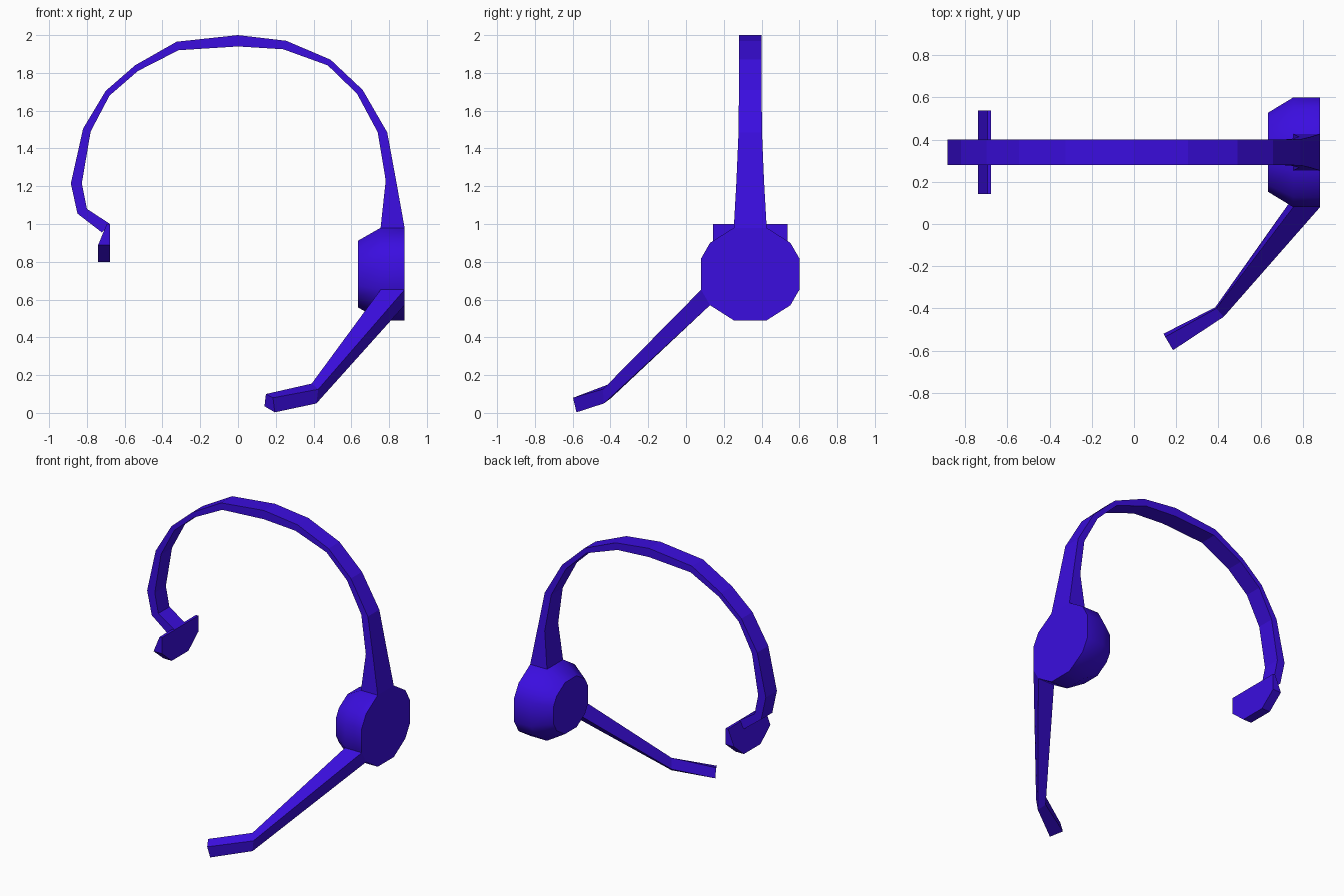
import bpy, bmesh
from mathutils import Vector

cube = bpy.data.objects.get("Cube")
if cube:
    bpy.data.objects.remove(cube, do_unlink=True)

# Single violet-blue plastic
plastic = bpy.data.materials.new("violet_blue")
plastic.use_nodes = True
color = (0.043, 0.004, 0.74, 1)
plastic.diffuse_color = color
plastic.node_tree.nodes["Principled BSDF"].inputs["Base Color"].default_value = color


def loft(name, rings, smooth_angle=None):
    """Bridge equal-sized rings of points and cap both ends."""
    bm = bmesh.new()
    loops = [[bm.verts.new(p) for p in ring] for ring in rings]
    n = len(rings[0])
    for a, b in zip(loops, loops[1:]):
        for i in range(n):
            j = (i + 1) % n
            bm.faces.new((a[i], a[j], b[j], b[i]))
    bm.faces.new(loops[0])
    bm.faces.new(loops[-1])
    bmesh.ops.recalc_face_normals(bm, faces=bm.faces)
    mesh = bpy.data.meshes.new(name)
    bm.to_mesh(mesh)
    bm.free()
    mesh.materials.append(plastic)
    obj = bpy.data.objects.new(name, mesh)
    bpy.context.collection.objects.link(obj)
    if smooth_angle:
        bpy.ops.object.select_all(action='DESELECT')
        obj.select_set(True)
        bpy.context.view_layer.objects.active = obj
        bpy.ops.object.shade_smooth_by_angle(angle=smooth_angle)
    return obj


MID_Y = 0.34

# Ear cup: twelve-sided drum with a tapered inner side
quarter = [(0.26, 0.083), (0.213, 0.165), (0.087, 0.245)]
outline = (quarter + [(-y, z) for y, z in reversed(quarter)]
           + [(-y, -z) for y, z in quarter] + [(y, -z) for y, z in reversed(quarter)])
loft("ear_cup", [[(x, MID_Y + y * s, 0.735 + z * s) for y, z in outline]
                 for x, s in ((0.882, 1), (0.755, 1), (0.635, 0.72))], 0.62)

# Headband: outer x, z, inner x, z and half width at each bend
band = [(-0.72, 0.955, -0.677, 1.0, 0.06), (-0.85, 1.055, -0.80, 1.08, 0.06),
        (-0.885, 1.215, -0.827, 1.215, 0.06), (-0.82, 1.505, -0.78, 1.49, 0.06),
        (-0.70, 1.705, -0.68, 1.68, 0.06), (-0.545, 1.84, -0.53, 1.81, 0.06),
        (-0.325, 1.965, -0.315, 1.92, 0.06), (0, 2.0, 0, 1.94, 0.06),
        (0.255, 1.97, 0.24, 1.925, 0.06), (0.49, 1.87, 0.475, 1.84, 0.06),
        (0.66, 1.71, 0.63, 1.69, 0.06), (0.79, 1.485, 0.74, 1.485, 0.062),
        (0.837, 1.23, 0.782, 1.23, 0.073), (0.882, 0.98, 0.755, 0.98, 0.087)]
loft("headband", [[(ox, MID_Y - w, oz), (ox, MID_Y + w, oz),
                   (ix, MID_Y + w, iz), (ix, MID_Y - w, iz)]
                  for ox, oz, ix, iz, w in band])

# Temple pad: half-octagon plate whose outer face leans in at the top
pad = [(0.197, 1.0), (0.197, 0.89), (0.09, 0.80), (-0.09, 0.80), (-0.197, 0.89), (-0.197, 1.0)]
loft("temple_pad", [[(-0.677, MID_Y + y, z) for y, z in pad],
                    [(-0.695 if z > 0.95 else -0.74, MID_Y + y, z) for y, z in pad]])

# Microphone boom: grows from the lower front facet of the cup, bends at the tip
loft("microphone_boom", [
    [(0.755, 0.08, 0.652), (0.882, 0.08, 0.652), (0.882, 0.127, 0.57), (0.755, 0.127, 0.57)],
    [(0.39, -0.40, 0.155), (0.425, -0.44, 0.125), (0.415, -0.435, 0.05), (0.385, -0.395, 0.08)],
    [(0.148, -0.535, 0.10), (0.185, -0.598, 0.08), (0.195, -0.58, 0.003), (0.14, -0.52, 0.035)]])
